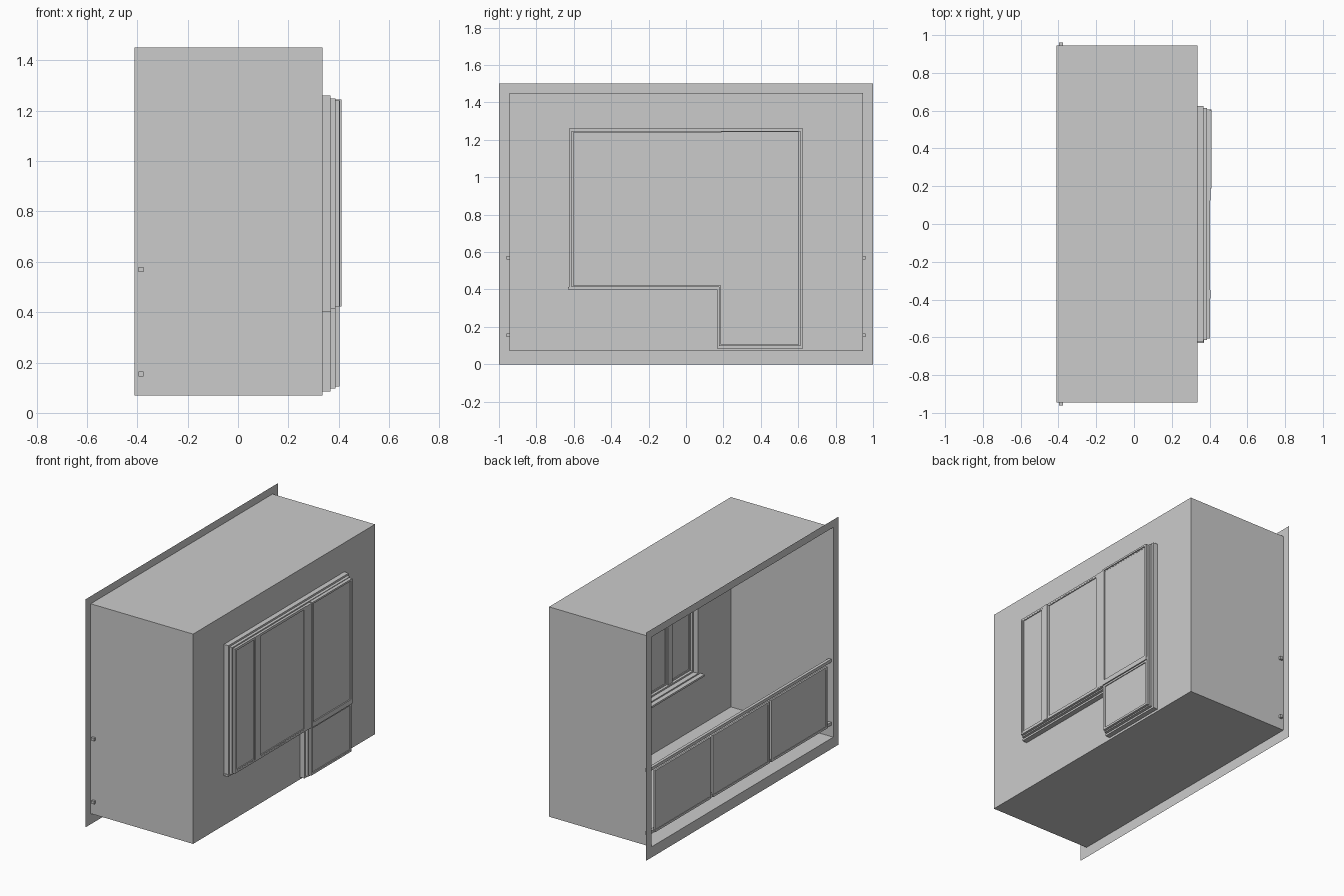
import bpy, bmesh
from mathutils import Vector

cube = bpy.data.objects.get("Cube")
if cube:
    bpy.data.objects.remove(cube)

grey = bpy.data.materials.new("light_grey")
grey.use_nodes = True
grey.diffuse_color = (0.6, 0.6, 0.6, 1)
grey.node_tree.nodes["Principled BSDF"].inputs["Base Color"].default_value = (0.6, 0.6, 0.6, 1)


def make(name, faces):
    """Object from a list of corner-point polygons."""
    bm = bmesh.new()
    for f in faces:
        bm.faces.new([bm.verts.new(p) for p in f])
    bmesh.ops.remove_doubles(bm, verts=bm.verts, dist=0.0001)
    bmesh.ops.recalc_face_normals(bm, faces=bm.faces)
    mesh = bpy.data.meshes.new(name)
    bm.to_mesh(mesh)
    bm.free()
    mesh.materials.append(grey)
    ob = bpy.data.objects.new(name, mesh)
    bpy.context.scene.collection.objects.link(ob)
    return ob


def rect(y0, y1, z0, z1):
    return [(y0, z0), (y1, z0), (y1, z1), (y0, z1)]


def at(x, pts):
    return [(x, y, z) for y, z in pts]


def edges(a, b):
    """Quads joining two matching closed loops."""
    n = len(a)
    return [(a[i], a[(i + 1) % n], b[(i + 1) % n], b[i]) for i in range(n)]


def box(name, x0, x1, y0, y1, z0, z1):
    a, b = at(x0, rect(y0, y1, z0, z1)), at(x1, rect(y0, y1, z0, z1))
    return make(name, [a, b] + edges(a, b))


def ring(name, x0, x1, outer, inner):
    """Frame between two loops, extruded along x."""
    o0, o1, i0, i1 = at(x0, outer), at(x1, outer), at(x0, inner), at(x1, inner)
    return make(name, edges(o0, o1) + edges(i0, i1) + edges(o0, i0) + edges(o1, i1))


def sash(name, x0, x1, y0, y1, z0, z1, w=0.012):
    """Framed pane."""
    ring(name + "_frame", x0, x1, rect(y0, y1, z0, z1),
         rect(y0 + w, y1 - w, z0 + w, z1 - w))
    m = (x0 + x1) / 2
    box(name + "_pane", m - 0.003, m + 0.003, y0 + w, y1 - w, z0 + w, z1 - w)


def opening(i):
    """Outline of the joined window and door, inset by i."""
    return [(-0.625 + i, 0.40 + i), (0.165 + i, 0.40 + i), (0.165 + i, 0.085 + i),
            (0.625 - i, 0.085 + i), (0.625 - i, 1.26 - i), (-0.625 + i, 1.26 - i)]


BACK, WALL = -0.41, 0.335
room = rect(-0.945, 0.945, 0.07, 1.45)

# Room shell, open at the railing side
make("room_shell", edges(at(BACK, room), at(WALL, room)))
make("opening_flange", edges(at(BACK, rect(-1, 1, 0, 1.5)), at(BACK, room)))

# Window wall, laid out as cells around the opening
hole = opening(0.02)
ys = [-0.945, hole[0][0], hole[1][0], hole[3][0], 0.945]
zs = [0.07, hole[2][1], hole[0][1], hole[4][1], 1.45]
cells = []
for i in range(4):
    for j in range(4):
        if (i, j) not in [(1, 2), (2, 1), (2, 2)]:
            cells.append(at(WALL, rect(ys[i], ys[i + 1], zs[j], zs[j + 1])))
make("window_wall", cells)

# Stepped outer frame
ring("frame_outer", WALL, 0.368, opening(0), opening(0.02))
ring("frame_middle", 0.368, 0.387, opening(0.012), opening(0.03))
ring("frame_inner", 0.387, 0.403, opening(0.02), opening(0.032))

# Mullions and door rail
box("window_mullion", 0.375, 0.405, -0.395, -0.35, 0.425, 1.24)
box("door_mullion", 0.375, 0.405, 0.125, 0.187, 0.425, 1.24)
box("door_crossbar", 0.375, 0.41, 0.187, 0.605, 0.422, 0.442)

# Sashes
sash("side_window", 0.385, 0.402, -0.597, -0.395, 0.428, 1.235)
sash("main_window", 0.385, 0.402, -0.35, 0.125, 0.428, 1.235)
sash("door_upper", 0.388, 0.41, 0.187, 0.602, 0.442, 1.245)
sash("door_lower", 0.385, 0.402, 0.187, 0.602, 0.108, 0.422)

# Inside sill
box("window_sill", 0.305, 0.37, -0.63, 0.165, 0.40, 0.412)

# Railing: two rails through the side walls and three framed panels
for name, z in (("rail_bottom", 0.155), ("rail_top", 0.57)):
    box(name, -0.396, -0.376, -0.96, 0.96, z - 0.01, z + 0.01)
for i in range(3):
    y = (i - 1) * 0.605
    sash("railing_panel_%d" % (i + 1), -0.402, -0.39, y - 0.292, y + 0.292, 0.145, 0.55, 0.015)
